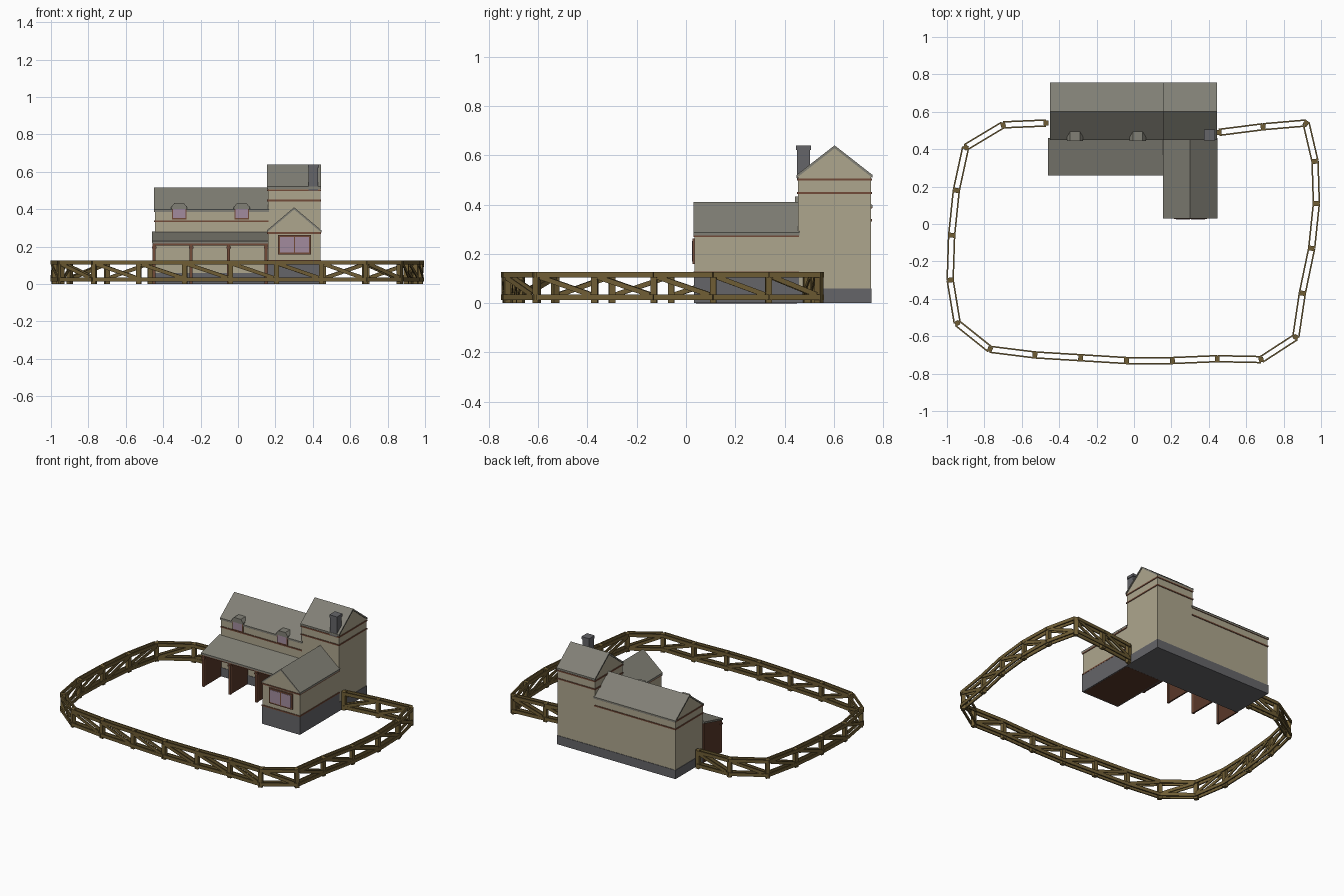
import bpy, bmesh
from mathutils import Vector, Matrix

if "Cube" in bpy.data.objects:
    bpy.data.objects.remove(bpy.data.objects["Cube"])


def mat(name, c):
    m = bpy.data.materials.new(name)
    m.diffuse_color = (*c, 1)
    m.use_nodes = True
    m.node_tree.nodes["Principled BSDF"].inputs["Base Color"].default_value = m.diffuse_color
    return m


WALL = mat("plaster", (.42, .38, .27))
ROOF = mat("roof_slate", (.22, .215, .18))
BASE = mat("stone", (.13, .13, .14))
TRIM = mat("trim_wood", (.17, .07, .04))
PANE = mat("glass", (.36, .26, .34))
FENCE = mat("fence_wood", (.16, .11, .035))
STALL = mat("stall_wood", (.10, .04, .022))


def finish(name, bm, m):
    bmesh.ops.recalc_face_normals(bm, faces=bm.faces)
    me = bpy.data.meshes.new(name)
    bm.to_mesh(me)
    bm.free()
    me.materials.append(m)
    ob = bpy.data.objects.new(name, me)
    bpy.context.collection.objects.link(ob)
    return ob


def add_box(bm, x0, x1, y0, y1, z0, z1):
    mx = Matrix.Translation(((x0 + x1) / 2, (y0 + y1) / 2, (z0 + z1) / 2))
    bmesh.ops.create_cube(bm, size=1, matrix=mx @ Matrix.Diagonal((x1 - x0, y1 - y0, z1 - z0, 1)))


def box(name, m, *dims):
    bm = bmesh.new()
    add_box(bm, *dims)
    return finish(name, bm, m)


def prism(name, m, pts, axis, a, b):
    """Extrude a (horizontal, z) profile along x or y from a to b."""
    bm = bmesh.new()
    vs = [bm.verts.new((a, u, z) if axis == 'x' else (u, a, z)) for u, z in pts]
    f = bm.faces.new(vs)
    r = bmesh.ops.extrude_face_region(bm, geom=[f])
    d = Vector((b - a, 0, 0)) if axis == 'x' else Vector((0, b - a, 0))
    bmesh.ops.translate(bm, vec=d, verts=[v for v in r['geom'] if isinstance(v, bmesh.types.BMVert)])
    return finish(name, bm, m)


def house(name, axis, x0, x1, y0, y1, base, eave, ridge, bands):
    """Gabled block: stone base, plaster walls, trim bands and a thin pitched roof."""
    u0, u1, a, b = (y0, y1, x0, x1) if axis == 'x' else (x0, x1, y0, y1)
    c, o, t = (u0 + u1) / 2, .006, .012
    prism(name + "_walls", WALL, [(u0, base), (u1, base), (u1, eave), (c, ridge - t), (u0, eave)], axis, a, b)
    drop = o * (ridge - t - eave) / (c - u0)
    prism(name + "_roof", ROOF, [(u0 - o, eave - drop), (c, ridge - t), (u1 + o, eave - drop),
                                 (u1 + o, eave - drop + t), (c, ridge), (u0 - o, eave - drop + t)],
          axis, a - .005, b + .005)
    box(name + "_base", BASE, x0 - .003, x1 + .003, y0 - .003, y1 + .003, .0, base)
    bm = bmesh.new()
    for z in bands:
        add_box(bm, x0 - .004, x1 + .004, y0 - .004, y1 + .004, z, z + .009)
    finish(name + "_trim", bm, TRIM)


# Three gabled blocks
house("main_hall", 'x', -.445, .16, .455, .75, .06, .39, .515, (.332, .384))
house("tower", 'x', .16, .44, .455, .75, .06, .513, .64, (.442, .497))
house("front_wing", 'y', .16, .44, .035, .455, .12, .28, .41, (.12, .268))
box("wing_floor", STALL, .165, .435, .04, .45, -.0005, .004)

# Chimney with a rim
box("chimney", BASE, .378, .428, .45, .502, .50, .625)
box("chimney_rim", BASE, .374, .432, .446, .506, .622, .64)

# Wing window
box("window_frame", TRIM, .215, .39, .026, .04, .158, .262)
for i, x in enumerate((.225, .306)):
    box(f"window_pane_{i + 1}", PANE, x, x + .074, .0235, .03, .168, .252)

# Dormers with hipped caps
for i, x in enumerate((-.315, .02)):
    box(f"dormer_body_{i + 1}", TRIM, x - .039, x + .039, .447, .50, .345, .405)
    box(f"dormer_pane_{i + 1}", PANE, x - .033, x + .033, .444, .45, .352, .402)
    prism(f"dormer_cap_{i + 1}", ROOF, [(x - .043, .4), (x + .043, .4), (x + .043, .41),
                                        (x + .026, .432), (x - .026, .432), (x - .043, .41)], 'y', .443, .50)

# Lean-to stable: roof, front beam, partitions, posts and brackets
prism("stable_roof", ROOF, [(.26, .217), (.46, .268), (.46, .28), (.26, .229)], 'x', -.46, .16)
box("stable_beam", TRIM, -.455, .16, .266, .28, .207, .221)
for i, x in enumerate((-.449, -.25, -.05, .15)):
    prism(f"stall_partition_{i + 1}", STALL, [(.27, 0), (.457, 0), (.457, .265), (.27, .218)],
          'x', x - .005, x + .005)
    box(f"stall_post_{i + 1}", TRIM, x - .008, x + .008, .264, .28, 0, .215)
    box(f"stall_bracket_{i + 1}", TRIM, x - .012, x + .012, .262, .282, .19, .2)

# Fence loop: posts, double rails and double braces
path = [(-.47, .54), (-.70, .53), (-.90, .41), (-.95, .18), (-.975, -.06), (-.983, -.30), (-.945, -.53),
        (-.77, -.67), (-.53, -.70), (-.285, -.715), (-.04, -.73), (.205, -.73), (.445, -.72), (.68, -.725),
        (.865, -.605), (.90, -.37), (.95, -.13), (.975, .11), (.968, .335), (.92, .54), (.69, .52), (.455, .49)]
path = [Vector((x, y, 0)) for x, y in path]
UP = Vector((0, 0, 1))


def beam(bm, p, q, w, h):
    d = (q - p).normalized()
    s = d.cross(UP).normalized()
    rot = Matrix((d, s, s.cross(d))).transposed().to_4x4()
    bmesh.ops.create_cube(bm, size=1, matrix=Matrix.Translation((p + q) / 2) @ rot
                          @ Matrix.Diagonal(((q - p).length, w, h, 1)))


posts, rails, braces = bmesh.new(), bmesh.new(), bmesh.new()
for i, p in enumerate(path):
    d = (path[min(i + 1, len(path) - 1)] - path[max(i - 1, 0)]).normalized()
    side = d.cross(UP)
    rot = Matrix((d, side, UP)).transposed().to_4x4()
    bmesh.ops.create_cube(posts, size=1, matrix=Matrix.Translation(p + UP * .063) @ rot
                          @ Matrix.Diagonal((.026, .026, .126, 1)))
for p, q in zip(path, path[1:]):
    d = (q - p).normalized()
    for s in (-.016, .016):
        off = d.cross(UP) * s
        for z in (.024, .116):
            beam(rails, p + off + UP * z, q + off + UP * z, .008, .022)
        beam(braces, p + off + d * .015 + UP * .106, q + off - d * .015 + UP * .034, .006, .02)
finish("fence_posts", posts, FENCE)
finish("fence_rails", rails, FENCE)
finish("fence_braces", braces, FENCE)
